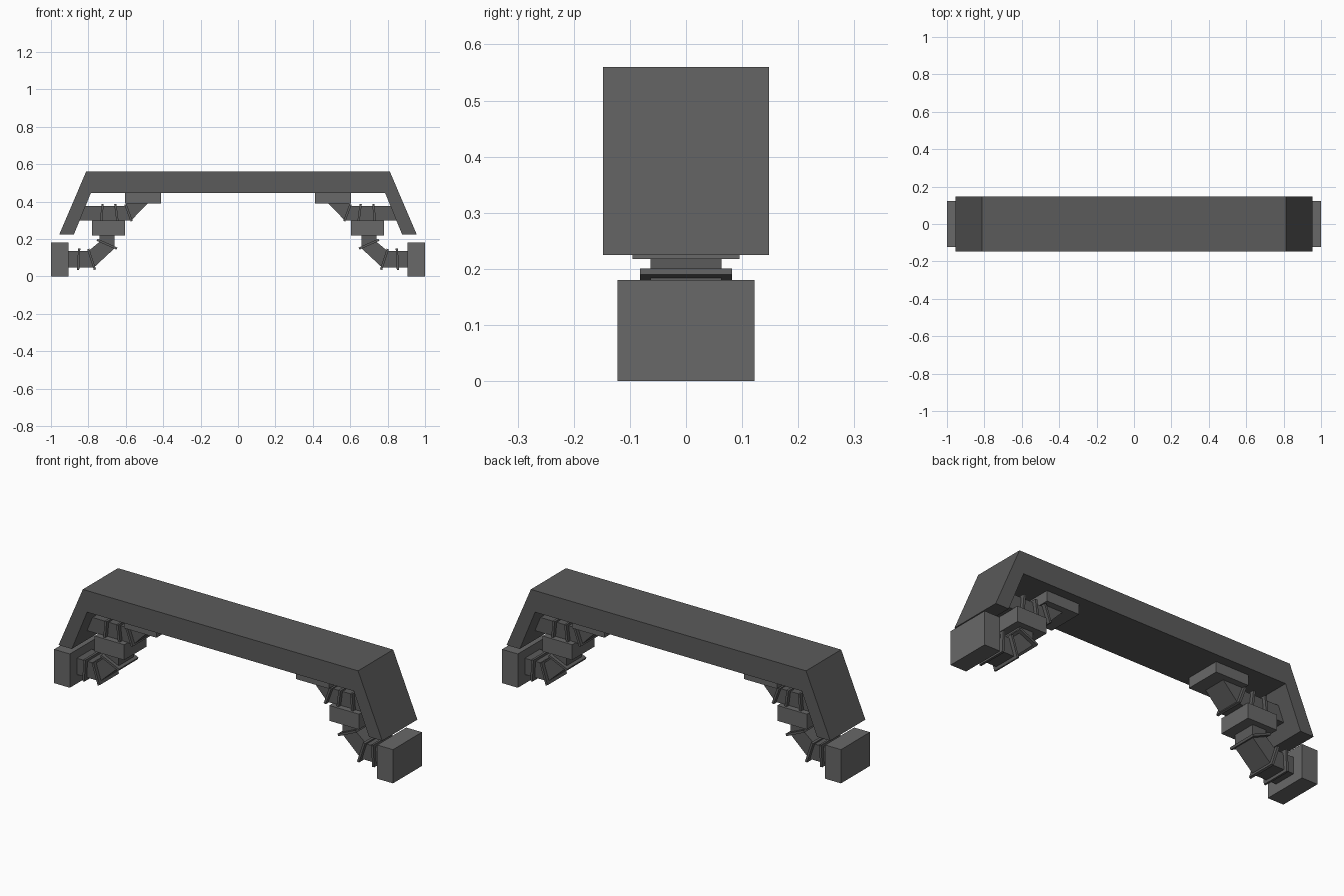
import bpy, bmesh
from math import radians, sin, cos

if "Cube" in bpy.data.objects:
    bpy.data.objects.remove(bpy.data.objects["Cube"])


def grey(name, v):
    mat = bpy.data.materials.new(name)
    mat.diffuse_color = (v, v, v, 1)
    mat.use_nodes = True
    mat.node_tree.nodes["Principled BSDF"].inputs["Base Color"].default_value = mat.diffuse_color
    return mat


DARK = grey("dark_grey", 0.105)
MID = grey("mid_grey", 0.14)


def extrude(name, pts, half_y, mat=DARK):
    """Prism: closed x/z profile extruded symmetrically along y."""
    bm = bmesh.new()
    face = bm.faces.new([bm.verts.new((x, -half_y, z)) for x, z in pts])
    ext = bmesh.ops.extrude_face_region(bm, geom=[face])
    moved = [v for v in ext["geom"] if isinstance(v, bmesh.types.BMVert)]
    bmesh.ops.translate(bm, verts=moved, vec=(0, 2 * half_y, 0))
    bmesh.ops.recalc_face_normals(bm, faces=bm.faces)
    me = bpy.data.meshes.new(name)
    bm.to_mesh(me)
    bm.free()
    me.materials.append(mat)
    ob = bpy.data.objects.new(name, me)
    bpy.context.collection.objects.link(ob)
    return ob


def mirrored(name, pts, half_y, mat=DARK):
    """Part built on the left and mirrored to the right."""
    ob = extrude(name, pts, half_y, mat)
    ob.modifiers.new("mirror", 'MIRROR')
    return ob


def block(name, x0, x1, z0, z1, half_y):
    return mirrored(name, [(x0, z0), (x1, z0), (x1, z1), (x0, z1)], half_y, MID)


def flange(name, x, z, tilt, half_h, half_y=0.082, t=0.006):
    """Thin collar around a duct; tilt leans its normal upwards."""
    c, s = cos(radians(tilt)), sin(radians(tilt))
    corners = [(-t, -half_h), (t, -half_h), (t, half_h), (-t, half_h)]
    return mirrored(name, [(x + u * c - v * s, z + u * s + v * c)
                           for u, v in corners], half_y)


# Bent outer shell
extrude("outer_shell", [(-0.955, 0.225), (-0.812, 0.56), (0.812, 0.56), (0.955, 0.225),
                        (0.877, 0.225), (0.787, 0.445), (-0.787, 0.445), (-0.877, 0.225)],
        0.148)

# Solid blocks the ducts plug into
block("end_block", -1.0, -0.907, 0.0, 0.18, 0.122)
block("middle_block", -0.78, -0.605, 0.218, 0.30, 0.095)
block("ceiling_pad", -0.605, -0.412, 0.39, 0.447, 0.098)

# Upper duct: out of the shell leg, bending up into the pad
mirrored("upper_duct", [(-0.86, 0.298), (-0.572, 0.298), (-0.481, 0.392),
                        (-0.594, 0.392), (-0.606, 0.377), (-0.83, 0.377)], 0.063)
for i, (x, tilt) in enumerate([(-0.728, -5), (-0.65, 7), (-0.585, 20)]):
    flange(f"upper_flange_{i}", x, 0.34, tilt, 0.048)

# Lower duct: end block to the underside of the middle block
mirrored("lower_duct", [(-0.915, 0.048), (-0.77, 0.048), (-0.66, 0.15), (-0.66, 0.222),
                        (-0.74, 0.222), (-0.74, 0.185), (-0.80, 0.135), (-0.915, 0.135)],
         0.063)
for i, (x, z, tilt) in enumerate([(-0.852, 0.091, -3), (-0.783, 0.091, 18),
                                  (-0.70, 0.172, 66)]):
    flange(f"lower_flange_{i}", x, z, tilt, 0.058)
